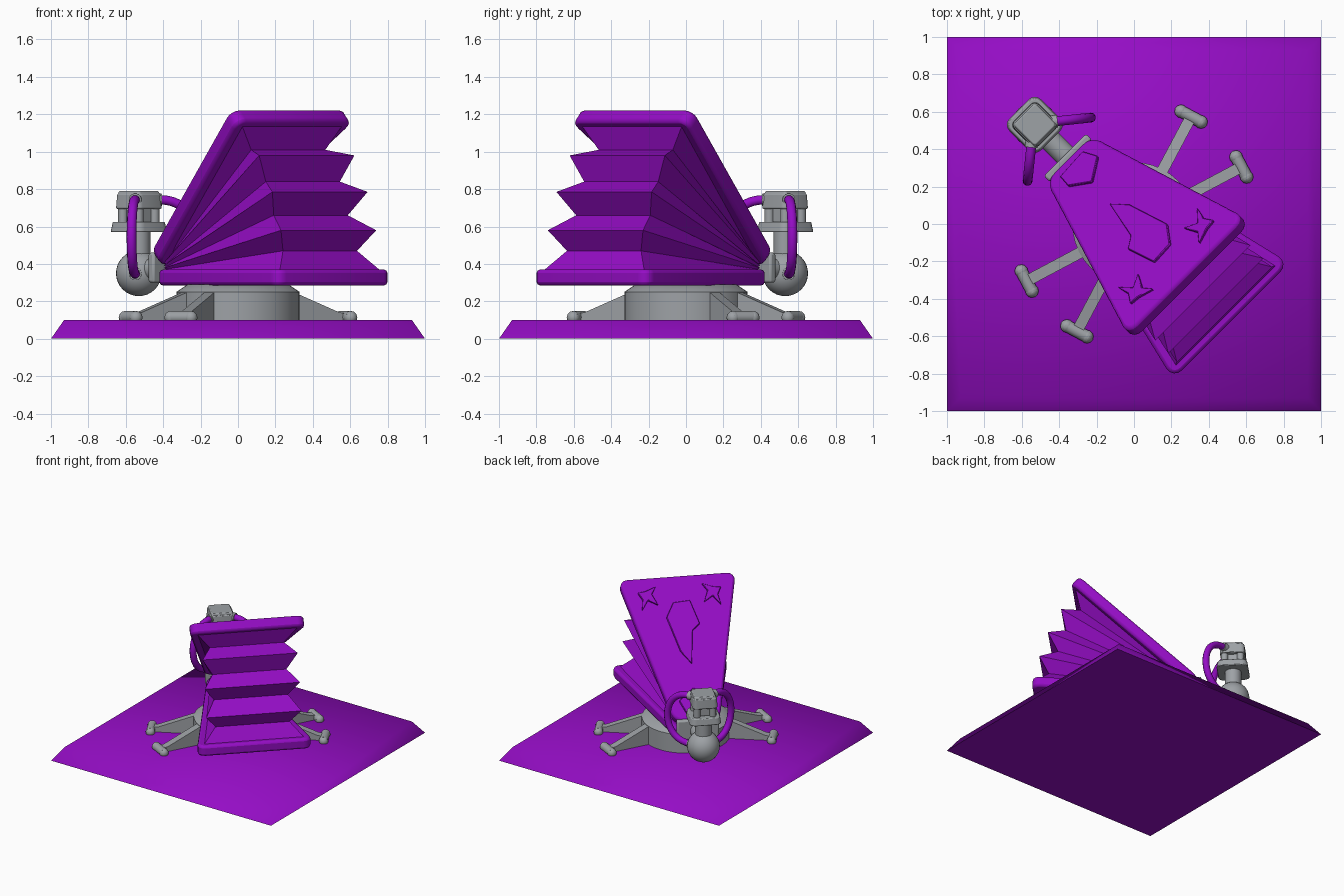
import bpy, bmesh, math
from mathutils import Matrix, Vector

if "Cube" in bpy.data.objects:
    bpy.data.objects.remove(bpy.data.objects["Cube"])

TURN = Matrix.Rotation(-math.pi / 4, 4, 'Z')   # working axis x points to the wide end


def material(name, rgb):
    m = bpy.data.materials.new(name)
    m.diffuse_color = (*rgb, 1)
    m.use_nodes = True
    m.node_tree.nodes["Principled BSDF"].inputs["Base Color"].default_value = m.diffuse_color
    return m


PURPLE = material("purple", (0.30, 0.004, 0.56))
GREY = material("grey", (0.34, 0.36, 0.38))


def finish(name, bm, mat, m=None, bevel=0, angle=35, segs=2, turn=TURN):
    bmesh.ops.recalc_face_normals(bm, faces=bm.faces)
    me = bpy.data.meshes.new(name)
    bm.to_mesh(me)
    bm.free()
    me.materials.append(mat)
    ob = bpy.data.objects.new(name, me)
    bpy.context.collection.objects.link(ob)
    ob.matrix_world = turn @ (m or Matrix())
    if bevel:
        b = ob.modifiers.new("bevel", 'BEVEL')
        b.width, b.segments, b.limit_method = bevel, segs, 'ANGLE'
        b.angle_limit = math.radians(40)
    bpy.context.view_layer.objects.active = ob
    for o in bpy.context.selected_objects:
        o.select_set(False)
    ob.select_set(True)
    bpy.ops.object.shade_smooth_by_angle(angle=math.radians(angle))
    return ob


def prism(name, pts, z0, z1, mat, m=None, round_r=0, top=1.0, **kw):
    """Extruded outline with optional rounded corners and scaled top."""
    bm = bmesh.new()
    lo = [bm.verts.new((x, y, z0)) for x, y in pts]
    hi = [bm.verts.new((x * top, y * top, z1)) for x, y in pts]
    n = len(pts)
    bm.faces.new(lo)
    bm.faces.new(hi)
    up = []
    for i in range(n):
        j = (i + 1) % n
        bm.faces.new((lo[i], lo[j], hi[j], hi[i]))
        up.append(bm.edges.get((lo[i], hi[i])))
    if round_r:
        bmesh.ops.bevel(bm, geom=up, offset=round_r, segments=4, profile=0.5, affect='EDGES')
    return finish(name, bm, mat, m, **kw)


def rect(a, b):
    return [(-a, -b), (a, -b), (a, b), (-a, b)]


def cylinder(name, r1, r2, a, b, mat, segs=24, turn=TURN, **kw):
    a, b = Vector(a), Vector(b)
    bm = bmesh.new()
    bmesh.ops.create_cone(bm, cap_ends=True, segments=segs, radius1=r1, radius2=r2, depth=(b - a).length)
    m = Matrix.Translation((a + b) / 2) @ (b - a).to_track_quat('Z', 'Y').to_matrix().to_4x4()
    return finish(name, bm, mat, m, turn=turn, **kw)


def ball(name, r, c, mat, segs=24, turn=TURN):
    bm = bmesh.new()
    bmesh.ops.create_uvsphere(bm, u_segments=segs, v_segments=segs // 2, radius=r)
    return finish(name, bm, mat, Matrix.Translation(c), turn=turn)


# Floor plate with sloping rim
prism("floor_plate", rect(1, 1), 0, 0.1, PURPLE, top=0.93, turn=Matrix(), angle=100)

# Round hub and four splayed legs with T-shaped feet
cylinder("hub", 0.33, 0.33, (0, 0, 0.09), (0, 0, 0.25), GREY, 40)
cylinder("hub_rim", 0.33, 0.27, (0, 0, 0.25), (0, 0, 0.29), GREY, 40)
for k, deg in enumerate((28, 62, 208, 242)):
    spin = Matrix.Rotation(math.radians(deg), 4, 'Z')
    bm = bmesh.new()
    prof = [(0.26, 0.10), (0.66, 0.10), (0.66, 0.135), (0.60, 0.14), (0.32, 0.25), (0.26, 0.25)]
    sides = [[bm.verts.new((x, y, z)) for x, z in prof] for y in (-0.03, 0.03)]
    for s in sides:
        bm.faces.new(s)
    for i in range(6):
        j = (i + 1) % 6
        bm.faces.new((sides[0][i], sides[0][j], sides[1][j], sides[1][i]))
    finish(f"leg_{k}", bm, GREY, turn=spin)
    cylinder(f"foot_{k}", 0.033, 0.033, (0.65, -0.07, 0.115), (0.65, 0.07, 0.115), GREY, 12, turn=spin)
    for y in (-0.06, 0.06):
        ball(f"foot_end_{k}", 0.036, (0.65, y, 0.113), GREY, 12, turn=spin)

# Lower and upper boards of the bellows
A = math.radians(41)
prism("lower_board", [(-0.48, -0.15), (0.735, -0.44), (0.735, 0.44), (-0.48, 0.15)],
      0.285, 0.37, PURPLE, round_r=0.07, bevel=0.018)
TILT = Matrix.Translation((-0.47, 0, 0.37)) @ Matrix.Rotation(-A, 4, 'Y')
prism("upper_board", [(0.03, -0.17), (1.21, -0.445), (1.21, 0.445), (0.03, 0.17)],
      0, 0.085, PURPLE, TILT, round_r=0.07, bevel=0.018)

# Pleated skin: (x, z, half width) of each fold at the wide end
folds = [(0.41, 1.14, 0.38), (0.38, 1.01, 0.28), (0.52, 0.98, 0.36), (0.49, 0.84, 0.28),
         (0.62, 0.785, 0.36), (0.55, 0.66, 0.28), (0.685, 0.58, 0.36), (0.62, 0.47, 0.28),
         (0.70, 0.36, 0.385)]
bm = bmesh.new()
rows = []
for i, (x, z, w) in enumerate(folds):
    nz, nw = 0.42 - 0.055 * i / 8, 0.13 if i % 2 == 0 else 0.115
    rows.append([bm.verts.new(p) for p in
                 ((-0.43, -nw, nz), (x, -w, z), (x, w, z), (-0.43, nw, nz))])
for a, b in zip(rows, rows[1:]):
    for i in range(3):
        bm.faces.new((a[i], a[i + 1], b[i + 1], b[i]))
finish("pleats", bm, PURPLE, angle=5)


# Raised ornaments on the upper board, given in plan
def ornament(name, pts):
    pts = [((x + 0.47 + 0.085 * math.sin(A)) / math.cos(A), y) for x, y in pts]
    prism(name, pts, 0.08, 0.102, PURPLE, TILT, bevel=0.004, segs=1)


ornament("large_ornament", [(-0.16, -0.015), (-0.08, 0.057), (0.133, 0.125), (0.22, 0.06),
                            (0.227, -0.068), (0.08, -0.117), (0.042, -0.057)])
ornament("small_ornament", [(-0.46, 0.08), (-0.385, 0.12), (-0.31, 0.0),
                            (-0.385, -0.105), (-0.45, -0.10)])
for s in (1, -1):
    ornament("corner_ornament", [(x, y * s) for x, y in (
        (0.186, 0.299), (0.25, 0.285), (0.295, 0.315), (0.30, 0.26), (0.325, 0.174),
        (0.28, 0.21), (0.212, 0.174), (0.245, 0.245))])

# Nozzle: collar, pipe, ball, column and head
N = -0.75
prism("collar", rect(0.022, 0.16), 0.30, 0.46, GREY, Matrix.Translation((-0.50, 0, 0)), bevel=0.012)
cylinder("pipe", 0.06, 0.06, (N, 0, 0.37), (-0.48, 0, 0.37), GREY)
ball("nozzle_ball", 0.122, (N, 0, 0.35), GREY, 32)
cylinder("column", 0.062, 0.062, (N, 0, 0.40), (N, 0, 0.60), GREY)
AT = Matrix.Translation((N, 0, 0))
prism("flange", rect(0.12, 0.12), 0.57, 0.625, GREY, AT, round_r=0.045, top=0.93, bevel=0.006)
prism("neck", rect(0.06, 0.06), 0.62, 0.71, GREY, AT, bevel=0.01)
for x in (-0.06, 0.06):
    for y in (-0.06, 0.06):
        cylinder("neck_post", 0.026, 0.026, (N + x, y, 0.62), (N + x, y, 0.71), GREY, 12)
prism("head", rect(0.095, 0.095), 0.695, 0.775, GREY, AT, round_r=0.03, top=0.95, bevel=0.006)
prism("head_cap", rect(0.085, 0.085), 0.77, 0.79, GREY, AT, round_r=0.015, top=0.92, bevel=0.004)

# Two curved hoses from the head to the ball, with end sockets
for s in (1, -1):
    cu = bpy.data.curves.new("hose", 'CURVE')
    cu.dimensions = '3D'
    cu.bevel_depth, cu.bevel_resolution, cu.use_fill_caps = 0.026, 3, True
    sp = cu.splines.new('POLY')
    sp.points.add(20)
    for i, p in enumerate(sp.points):
        t = math.pi * i / 20
        k = max(math.sin(t), 0) ** 0.8
        p.co = (-0.69 + 0.125 * k, s * (0.085 + 0.155 * k), 0.545 + 0.198 * math.cos(t), 1)
    sp.use_smooth = True
    cu.materials.append(PURPLE)
    ob = bpy.data.objects.new("hose", cu)
    bpy.context.collection.objects.link(ob)
    ob.matrix_world = TURN
    for z in (0.743, 0.347):
        cylinder("hose_socket", 0.034, 0.034, (-0.71, s * 0.06, z), (-0.678, s * 0.10, z), GREY, 16)
